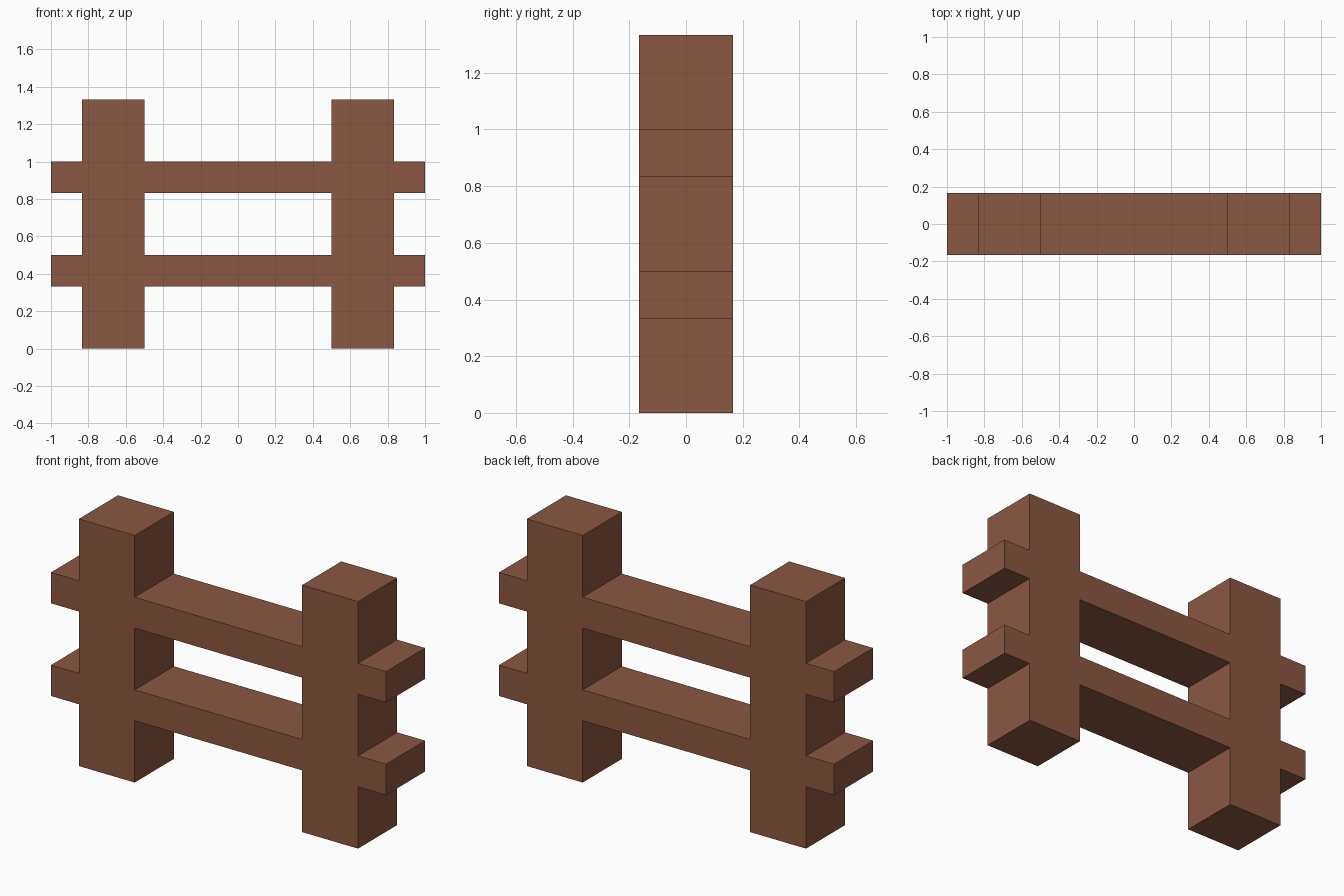
import bpy
import bmesh
from mathutils import Matrix, Vector

if "Cube" in bpy.data.objects:
    bpy.data.objects.remove(bpy.data.objects["Cube"])

DEPTH = 1 / 3           # shared thickness front to back
POST_IN, POST_OUT = 0.5, 5 / 6
POST_HEIGHT = 4 / 3
RAIL_HEIGHT = 1 / 6

wood = bpy.data.materials.new("brown wood")
wood.diffuse_color = (0.26, 0.096, 0.055, 1)
wood.use_nodes = True
wood.node_tree.nodes["Principled BSDF"].inputs["Base Color"].default_value = wood.diffuse_color


def box(name, x0, x1, z0, z1):
    """Flat-faced block between the given x and z limits, centred on y = 0."""
    size = Vector((x1 - x0, DEPTH, z1 - z0))
    centre = Vector(((x0 + x1) / 2, 0, (z0 + z1) / 2))
    bm = bmesh.new()
    bmesh.ops.create_cube(bm, size=1, matrix=Matrix.Diagonal((*size, 1)))
    mesh = bpy.data.meshes.new(name)
    bm.to_mesh(mesh)
    bm.free()
    mesh.materials.append(wood)
    obj = bpy.data.objects.new(name, mesh)
    obj.location = centre
    bpy.context.collection.objects.link(obj)
    return obj


# Two upright posts
for side, s in (("left", -1), ("right", 1)):
    box(f"{side}_post", *sorted((s * POST_IN, s * POST_OUT)), 0, POST_HEIGHT)

# Two rails, each a middle span plus stubs outside the posts,
# butted against the posts so that no flush faces overlap
for level, z in (("lower", 1 / 3), ("upper", 5 / 6)):
    top = z + RAIL_HEIGHT
    box(f"{level}_rail", -POST_IN, POST_IN, z, top)
    for side, s in (("left", -1), ("right", 1)):
        box(f"{level}_rail_{side}_end", *sorted((s * POST_OUT, s * 1.0)), z, top)
